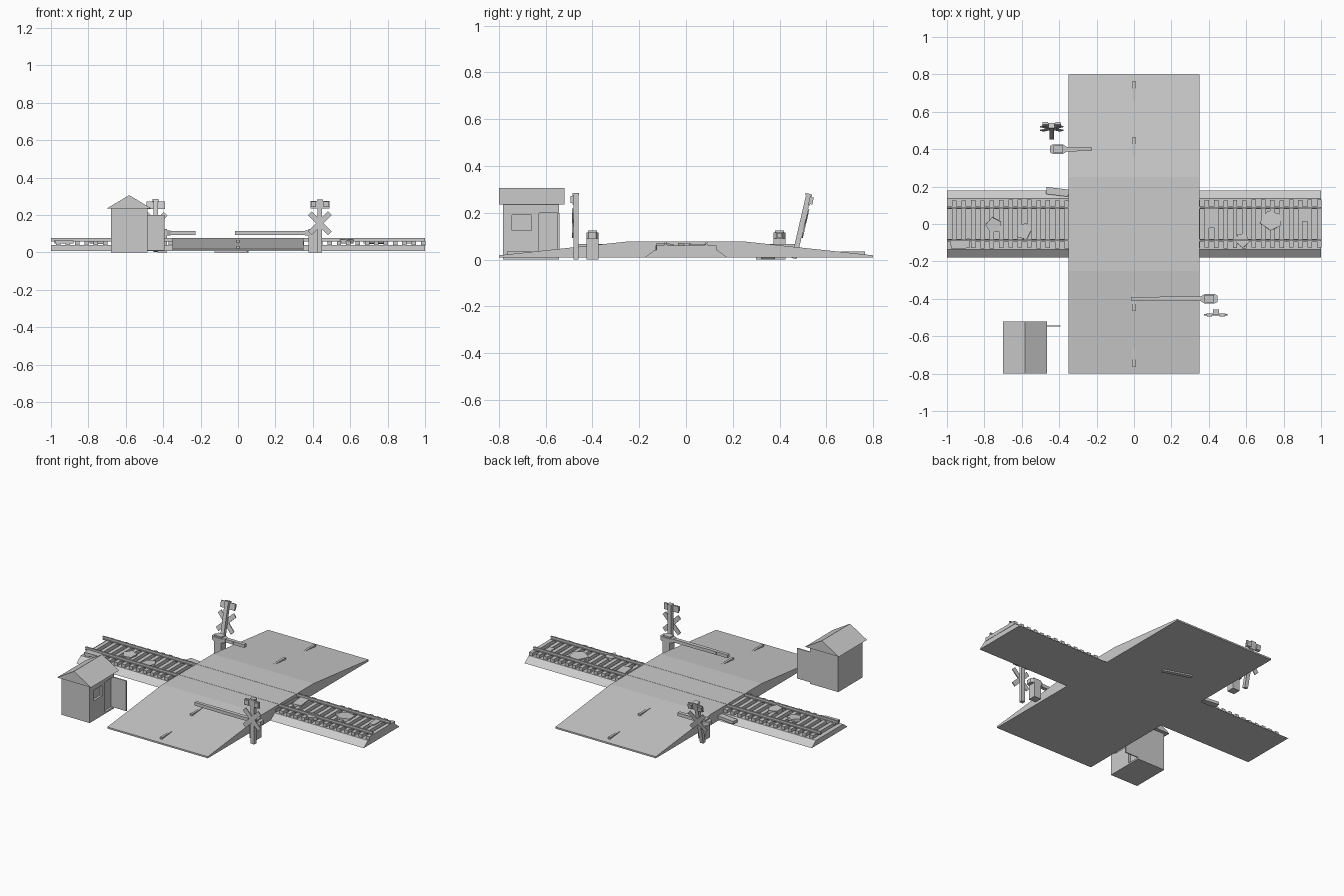
import bpy, bmesh, math, random
from mathutils import Matrix, Vector

random.seed(4)
cube = bpy.data.objects.get("Cube")
if cube:
    bpy.data.objects.remove(cube, do_unlink=True)

grey = bpy.data.materials.new("plain_grey")
grey.use_nodes = True
grey.diffuse_color = (0.6, 0.6, 0.6, 1)
grey.node_tree.nodes["Principled BSDF"].inputs["Base Color"].default_value = (0.6, 0.6, 0.6, 1)


def finish(name, bm, matrix=None):
    bmesh.ops.recalc_face_normals(bm, faces=bm.faces)
    mesh = bpy.data.meshes.new(name)
    bm.to_mesh(mesh)
    bm.free()
    mesh.materials.append(grey)
    ob = bpy.data.objects.new(name, mesh)
    if matrix:
        ob.matrix_world = matrix
    bpy.context.collection.objects.link(ob)
    return ob


def add_box(bm, x, y, z, turn=0.0):
    """Box from (min, max) pairs, turned about its own y axis."""
    centre = Vector([(a + b) / 2 for a, b in (x, y, z)])
    size = [b - a for a, b in (x, y, z)]
    m = Matrix.Translation(centre) @ Matrix.Rotation(turn, 4, 'Y') @ Matrix.Diagonal((*size, 1))
    bmesh.ops.create_cube(bm, size=1, matrix=m)


def boxes(name, specs, matrix=None):
    bm = bmesh.new()
    for spec in specs:
        add_box(bm, *spec)
    return finish(name, bm, matrix)


def prism(name, profile, axis, start, end, matrix=None):
    """Extrude a flat profile along an axis."""
    place = {'X': lambda p: (start, p[0], p[1]),
             'Y': lambda p: (p[0], start, p[1]),
             'Z': lambda p: (p[0], p[1], start)}[axis]
    bm = bmesh.new()
    face = bm.faces.new([bm.verts.new(place(p)) for p in profile])
    out = bmesh.ops.extrude_face_region(bm, geom=[face])
    step = Vector([(end - start) * (a == axis) for a in "XYZ"])
    bmesh.ops.translate(bm, vec=step, verts=[v for v in out["geom"] if isinstance(v, bmesh.types.BMVert)])
    return finish(name, bm, matrix)


# Humped road and the track bed it crosses
GROUND = 0.008
prism("road", [(-0.8, GROUND), (0.8, GROUND), (0.8, 0.018), (0.25, 0.077), (-0.25, 0.077), (-0.8, 0.018)],
      'X', -0.35, 0.35)
prism("track_bed", [(-0.178, GROUND), (0.178, GROUND), (0.135, 0.04), (-0.135, 0.04)], 'X', -1, 1)

# Raised centre dashes on the road slopes
boxes("road_dashes", [((-0.007, 0.007), (min(s * a, s * b), max(s * a, s * b)), (top - 0.02, top))
                      for s in (-1, 1) for a, b, top in ((0.66, 0.765, 0.034), (0.36, 0.465, 0.066))])

# Sleepers and rails
sleepers = []
for i in range(40):
    x = -0.96 + i * 0.05
    shift = random.uniform(-0.004, 0.004)
    sleepers.append(((x - 0.012, x + 0.012), (shift - 0.128, shift + 0.128), (0.038, 0.06)))
boxes("sleepers", sleepers)
for name, y in (("left_rail", 0.087), ("right_rail", -0.087)):
    boxes(name, [((-1, 1), (y - 0.007, y + 0.007), (0.058, 0.064)),
                 ((-1, 1), (y - 0.003, y + 0.003), (0.064, 0.071)),
                 ((-1, 1), (y - 0.005, y + 0.005), (0.071, 0.078))])

# Loose slabs lying on the track
for x, y, r in ((-0.75, -0.01, 0.05), (-0.59, -0.04, 0.05), (0.58, -0.085, 0.045), (0.74, 0.015, 0.065)):
    start = random.uniform(0, 1)
    outline = []
    for k in range(5):
        a = start + k * math.tau / 5
        d = r * random.uniform(0.75, 1.1)
        outline.append((d * math.cos(a), d * math.sin(a)))
    tilt = Matrix.Translation((x, y, 0.058)) @ Matrix.Rotation(random.uniform(-0.1, 0.1), 4, 'X')
    prism("loose_slab", outline, 'Z', -0.01, 0.01, tilt)
for x, y, z, w, d, turn in ((-0.93, -0.105, 0.056, 0.1, 0.05, 0.03), (0.415, 0.03, 0.058, 0.06, 0.1, 0.1),
                            (0.92, 0.05, 0.057, 0.036, 0.075, 0), (-0.41, 0.172, 0.032, 0.12, 0.038, -0.12)):
    m = Matrix.Translation((x, y, z)) @ Matrix.Rotation(turn, 4, 'Z')
    boxes("loose_plank", [((-w / 2, w / 2), (-d / 2, d / 2), (-0.009, 0.009))], m)

# Hut with recessed window and doorway
hut = boxes("hut_walls", [((-0.68, -0.485), (-0.783, -0.543), (0, 0.238))])
cutter = boxes("hut_cutter", [((-0.5, -0.47), (-0.745, -0.66), (0.125, 0.19)),
                              ((-0.5, -0.47), (-0.628, -0.55), (0.01, 0.2))])
cutter.hide_render = True
cutter.hide_viewport = True
cut = hut.modifiers.new("openings", 'BOOLEAN')
cut.object = cutter
cut.operation = 'DIFFERENCE'
cut.solver = 'EXACT'
prism("hut_roof", [(-0.7, 0.236), (-0.464, 0.236), (-0.582, 0.306)], 'Y', -0.8, -0.52)
boxes("hut_door", [((-0.487, -0.394), (-0.549, -0.542), (0.01, 0.2))])


def gate(name, matrix, length, joints):
    """Barrier post with a chamfered head and an arm reaching along -x."""
    boxes(name + "_post", [((-0.025, 0.025), (-0.025, 0.025), (0, 0.092))], matrix)
    prism(name + "_head", [(-0.045, -0.013), (-0.025, -0.025), (0.03, -0.025), (0.045, -0.016),
                           (0.045, 0.016), (0.03, 0.025), (-0.025, 0.025), (-0.045, 0.013)],
          'Z', 0.09, 0.116, matrix)
    boxes(name + "_cap", [((-0.025, 0.025), (-0.02, 0.02), (0.114, 0.125))], matrix)
    ends = [-0.03] + joints + [-length]
    boxes(name + "_arm", [((b, a), (-0.012 + 0.001 * i, 0.012 - 0.001 * i), (0.094, 0.114))
                          for i, (a, b) in enumerate(zip(ends, ends[1:]))], matrix)


gate("front_gate", Matrix.Translation((0.402, -0.4, 0)), 0.417, [-0.265, -0.34])
gate("back_gate", Matrix.Translation((-0.405, 0.4, 0)) @ Matrix.Rotation(math.pi, 4, 'Z'), 0.177, [-0.1])

# Broken arm end lying flat beneath the road
fallen = Matrix.Translation((-0.035, 0.34, 0)) @ Matrix.Rotation(-0.32, 4, 'Z')
boxes("fallen_arm", [((a, b), (-0.012, 0.012), (0, 0.009)) for a, b in ((-0.091, -0.03), (-0.03, 0.03), (0.03, 0.091))],
      fallen)


def warning_sign(name, matrix):
    """Crossed boards and twin lamps on a pole, facing -y."""
    boxes(name + "_pole", [((-0.012, 0.012), (-0.008, 0.014), (0, 0.275)),
                           ((-0.016, 0.016), (-0.011, 0.017), (0.274, 0.284))], matrix)
    boxes(name + "_boards", [((-0.075, 0.075), (-0.014, -0.008), (0.142, 0.17), t * math.pi / 4)
                             for t in (-1, 1)], matrix)
    lamps = [((-0.05, 0.05), (-0.012, -0.004), (0.236, 0.276))]
    for x in (-0.034, 0.034):
        lamps.append(((x - 0.014, x + 0.014), (-0.021, -0.01), (0.242, 0.272)))
    boxes(name + "_lamps", lamps, matrix)


warning_sign("front_sign", Matrix.Translation((0.438, -0.474, 0)))
warning_sign("back_sign", Matrix.Translation((-0.44, 0.465, 0.004)) @ Matrix.Rotation(math.pi, 4, 'Z')
             @ Matrix.Rotation(math.radians(13), 4, 'X'))
